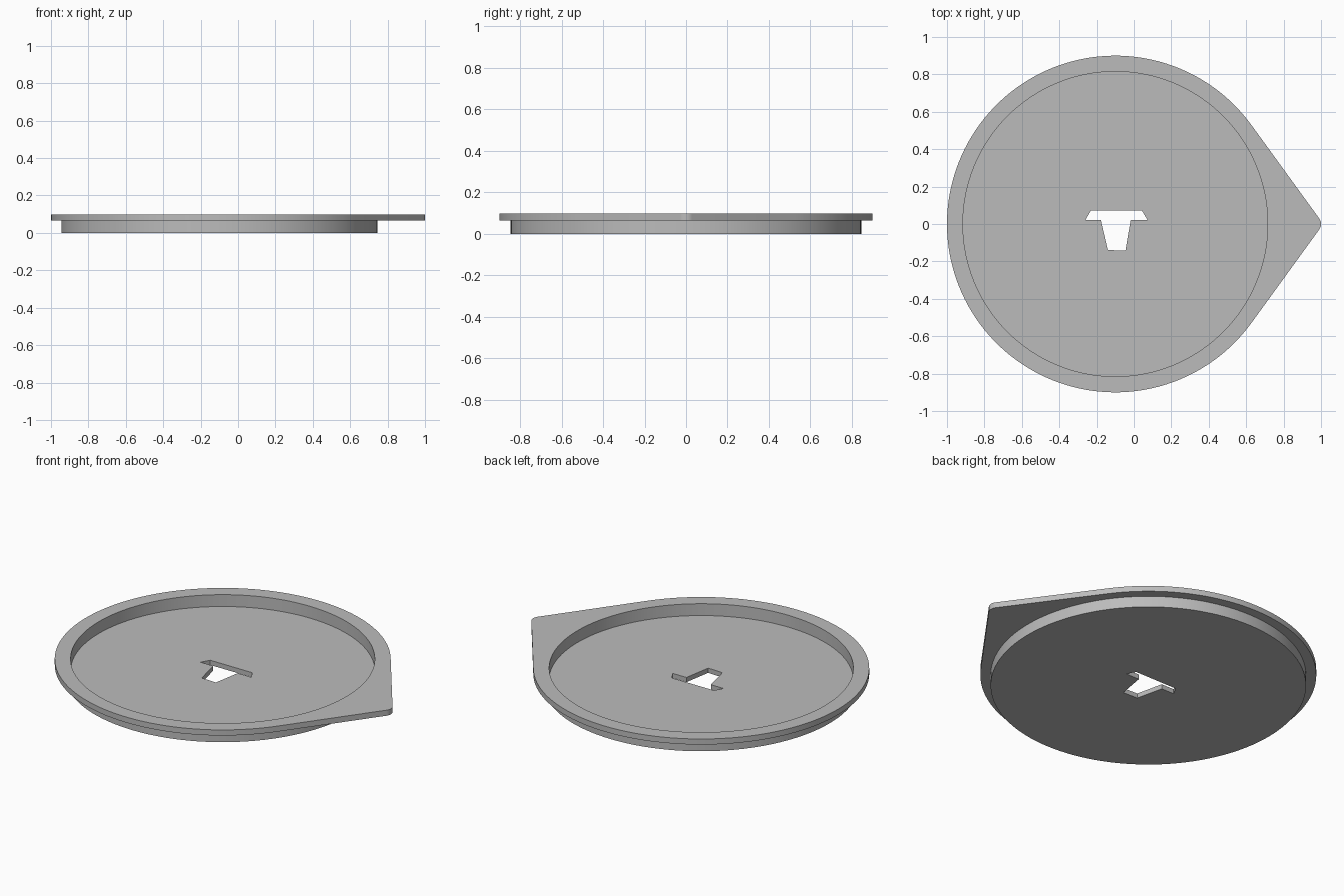
import bpy, bmesh
from math import cos, sin, acos, pi

cube = bpy.data.objects.get("Cube")
if cube:
    bpy.data.objects.remove(cube, do_unlink=True)

CX = -0.1                                  # centre of the round pan
BASE, FLOOR, LEDGE, TOP = 0.0, 0.028, 0.065, 0.098
R_RIM, R_BODY, R_INNER, R_TIP = 0.9, 0.845, 0.815, 0.05
TIP_X = 1.0 - R_TIP


def arc(cx, r, start, end, n):
    return [(cx + r * cos(start + (end - start) * i / n),
             r * sin(start + (end - start) * i / n)) for i in range(n + 1)]


def circle(r, n=128):
    return arc(CX, r, 0, 2 * pi, n)[:-1]


# Outlines: pan circles, teardrop rim with rounded tip, T-shaped slot
tangent = acos((R_RIM - R_TIP) / (TIP_X - CX))
teardrop = (arc(CX, R_RIM, tangent, 2 * pi - tangent, 110)
            + arc(TIP_X, R_TIP, -tangent, tangent, 16))
slot = [(-0.26, 0.021), (-0.232, 0.071), (0.043, 0.071), (0.073, 0.021),
        (-0.017, 0.021), (-0.045, -0.143), (-0.14, -0.139), (-0.177, 0.021)]

bm = bmesh.new()


def loop(points, z):
    verts = [bm.verts.new((x, y, z)) for x, y in points]
    return [bm.edges.new((a, b)) for a, b in zip(verts, verts[1:] + verts[:1])]


def wall(lower, upper):
    for a, b in zip(lower, upper):
        bm.faces.new((a.verts[0], a.verts[1], b.verts[1], b.verts[0]))


def fill(outer, inner, up):
    bmesh.ops.triangle_fill(bm, use_beauty=True, edges=outer + inner,
                            normal=(0, 0, up))


# Edge loops from underside to rim
slot_low, slot_high = loop(slot, BASE), loop(slot, FLOOR)
body_low, body_high = loop(circle(R_BODY), BASE), loop(circle(R_BODY), LEDGE)
rim_low, rim_high = loop(teardrop, LEDGE), loop(teardrop, TOP)
well_low, well_high = loop(circle(R_INNER), FLOOR), loop(circle(R_INNER), TOP)

# Upright walls
for low, high in ((slot_low, slot_high), (body_low, body_high),
                  (rim_low, rim_high), (well_low, well_high)):
    wall(low, high)

# Flat surfaces: underside, pan floor, rim underside, rim top
fill(body_low, slot_low, -1)
fill(well_low, slot_high, 1)
fill(rim_low, body_high, -1)
fill(rim_high, well_high, 1)
bmesh.ops.recalc_face_normals(bm, faces=bm.faces[:])

mesh = bpy.data.meshes.new("slotted_pan")
bm.to_mesh(mesh)
bm.free()
pan = bpy.data.objects.new("slotted_pan", mesh)
bpy.context.collection.objects.link(pan)

# Plain grey material
grey = bpy.data.materials.new("plain_grey")
grey.use_nodes = True
colour = (0.5, 0.5, 0.5, 1)
grey.diffuse_color = colour
grey.node_tree.nodes["Principled BSDF"].inputs["Base Color"].default_value = colour
mesh.materials.append(grey)

# Smooth round walls, crisp edges
bpy.ops.object.select_all(action="DESELECT")
pan.select_set(True)
bpy.context.view_layer.objects.active = pan
bpy.ops.object.shade_smooth_by_angle(angle=pi / 6)
